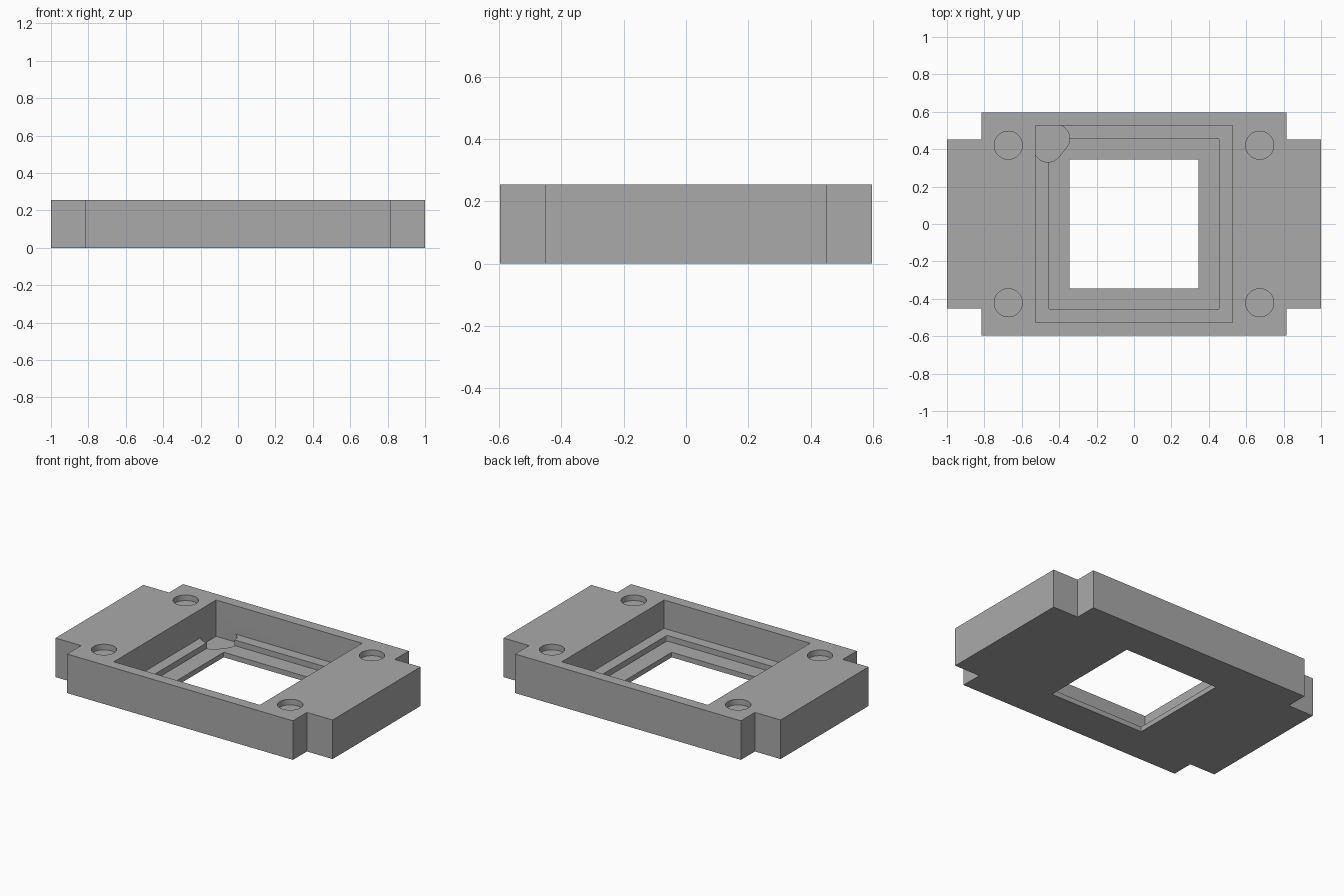
import bpy
import bmesh
from math import cos, sin, pi, radians
from mathutils import Vector
from mathutils.geometry import convex_hull_2d

HEIGHT = 0.255
POCKET = 0.527
ABOVE = HEIGHT + 0.1

cube = bpy.data.objects.get("Cube")
if cube:
    bpy.data.objects.remove(cube, do_unlink=True)

grey = bpy.data.materials.new("plain grey")
grey.use_nodes = True
grey.diffuse_color = (0.4, 0.4, 0.4, 1)
grey.node_tree.nodes["Principled BSDF"].inputs["Base Color"].default_value = grey.diffuse_color


def prism(name, outline, z0, z1):
    """Extrude a flat outline from z0 to z1."""
    bm = bmesh.new()
    face = bm.faces.new([bm.verts.new((x, y, z0)) for x, y in outline])
    ext = bmesh.ops.extrude_face_region(bm, geom=[face])
    verts = [v for v in ext["geom"] if isinstance(v, bmesh.types.BMVert)]
    bmesh.ops.translate(bm, verts=verts, vec=(0, 0, z1 - z0))
    bmesh.ops.recalc_face_normals(bm, faces=bm.faces)
    mesh = bpy.data.meshes.new(name)
    bm.to_mesh(mesh)
    bm.free()
    mesh.materials.append(grey)
    obj = bpy.data.objects.new(name, mesh)
    bpy.context.collection.objects.link(obj)
    return obj


def rectangle(half):
    return [(-half, -half), (half, -half), (half, half), (-half, half)]


def rounded(centres, radius, steps=48):
    """Outline wrapped around equal circles."""
    pts = [Vector((cx + radius * cos(2 * pi * i / steps), cy + radius * sin(2 * pi * i / steps)))
           for cx, cy in centres for i in range(steps)]
    return [tuple(pts[i]) for i in convex_hull_2d(pts)]


def cut(target, outline, z0, z1=ABOVE):
    cutter = prism("cutter", outline, z0, z1)
    cutter.hide_render = True
    mod = target.modifiers.new("cut", "BOOLEAN")
    mod.operation = "DIFFERENCE"
    mod.solver = "EXACT"
    mod.object = cutter
    bpy.context.view_layer.objects.active = target
    bpy.ops.object.modifier_apply(modifier=mod.name)
    bpy.data.objects.remove(cutter, do_unlink=True)


# Plate with four notched corners
corner = [(1, 0.453), (0.815, 0.453), (0.815, 0.597)]
plate = []
for sx, sy in ((1, 1), (-1, 1), (-1, -1), (1, -1)):
    pts = [(sx * x, sy * y) for x, y in corner]
    plate += pts if sx * sy > 0 else pts[::-1]
frame = prism("socket_frame", plate, 0, HEIGHT)

# Stepped pocket and central opening
cut(frame, rectangle(POCKET), 0.07)
cut(frame, rounded(rectangle(0.445), 0.012), 0.033)
cut(frame, rectangle(0.344), -0.1)

# Rounded clearance recess in the back right corner of the pocket
hull = rounded([(-0.42, 0.457), (-0.46, 0.407), (-0.452, 0.452)], 0.076)
hull = [tuple(p) for p in hull] + [(-POCKET, POCKET)]
hull = [Vector((max(x, -POCKET), min(y, POCKET))) for x, y in hull]
cut(frame, [tuple(hull[i]) for i in convex_hull_2d(hull)], 0.018, 0.15)

# Shallow round magnet seats
for sx in (-1, 1):
    for sy in (-1, 1):
        cut(frame, rounded([(sx * 0.672, sy * 0.421)], 0.075), HEIGHT - 0.037)

bpy.ops.object.select_all(action="DESELECT")
frame.select_set(True)
bpy.context.view_layer.objects.active = frame
bpy.ops.object.shade_smooth_by_angle(angle=radians(30))
